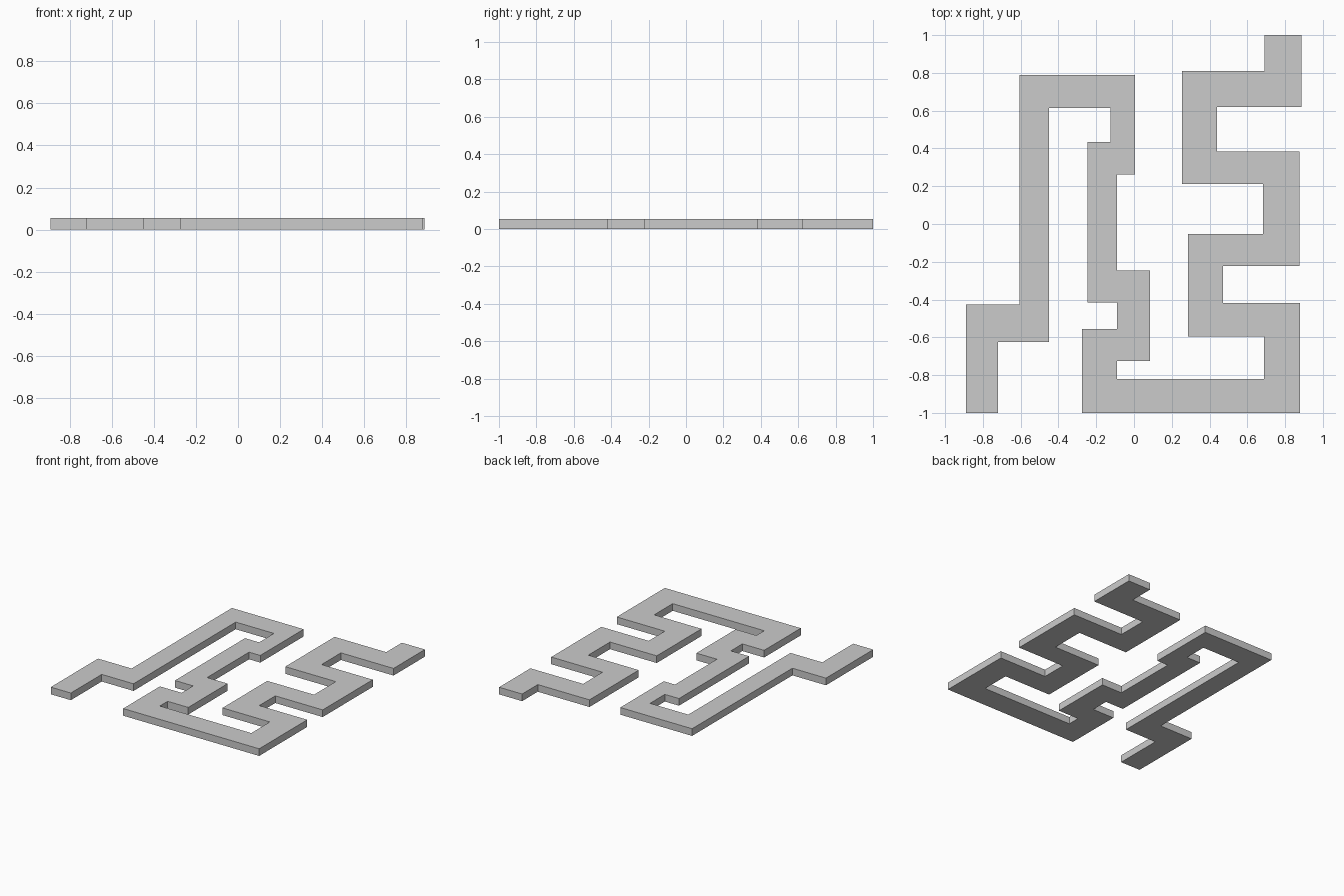
import bpy, bmesh

if "Cube" in bpy.data.objects:
    bpy.data.objects.remove(bpy.data.objects["Cube"])

HEIGHT = 0.055

# Right-angled outline of the winding path: each pair moves along x, then along y
START = (-0.89, -1.0)
TURNS = [
    # one edge, from the lower left end to the upper right end
    (-0.72, -0.625), (-0.45, 0.615), (-0.125, 0.435), (-0.245, -0.415),
    (-0.09, -0.555), (-0.275, -1.0), (0.88, -0.417), (0.472, -0.222),
    (0.875, 0.385), (0.44, 0.62), (0.887, 1.0),
    # the other edge, back to the start
    (0.692, 0.81), (0.253, 0.212), (0.682, -0.052), (0.285, -0.595),
    (0.687, -0.82), (-0.09, -0.725), (0.085, -0.247), (-0.09, 0.263),
    (0.005, 0.79), (-0.605, -0.427), (-0.89, -1.0),
]


def stepped_outline(start, turns):
    x, y = start
    points = []
    for new_x, new_y in turns:
        points += [(new_x, y), (new_x, new_y)]
        y = new_y
    return points


# Flat path slab, raised from its outline
bm = bmesh.new()
base = bm.faces.new([bm.verts.new((x, y, 0)) for x, y in stepped_outline(START, TURNS)])
raised = bmesh.ops.extrude_face_region(bm, geom=[base], use_keep_orig=True)
top_verts = [g for g in raised["geom"] if isinstance(g, bmesh.types.BMVert)]
bmesh.ops.translate(bm, verts=top_verts, vec=(0, 0, HEIGHT))
bmesh.ops.recalc_face_normals(bm, faces=bm.faces)

mesh = bpy.data.meshes.new("winding_path")
bm.to_mesh(mesh)
bm.free()
bpy.context.collection.objects.link(bpy.data.objects.new("winding_path", mesh))
